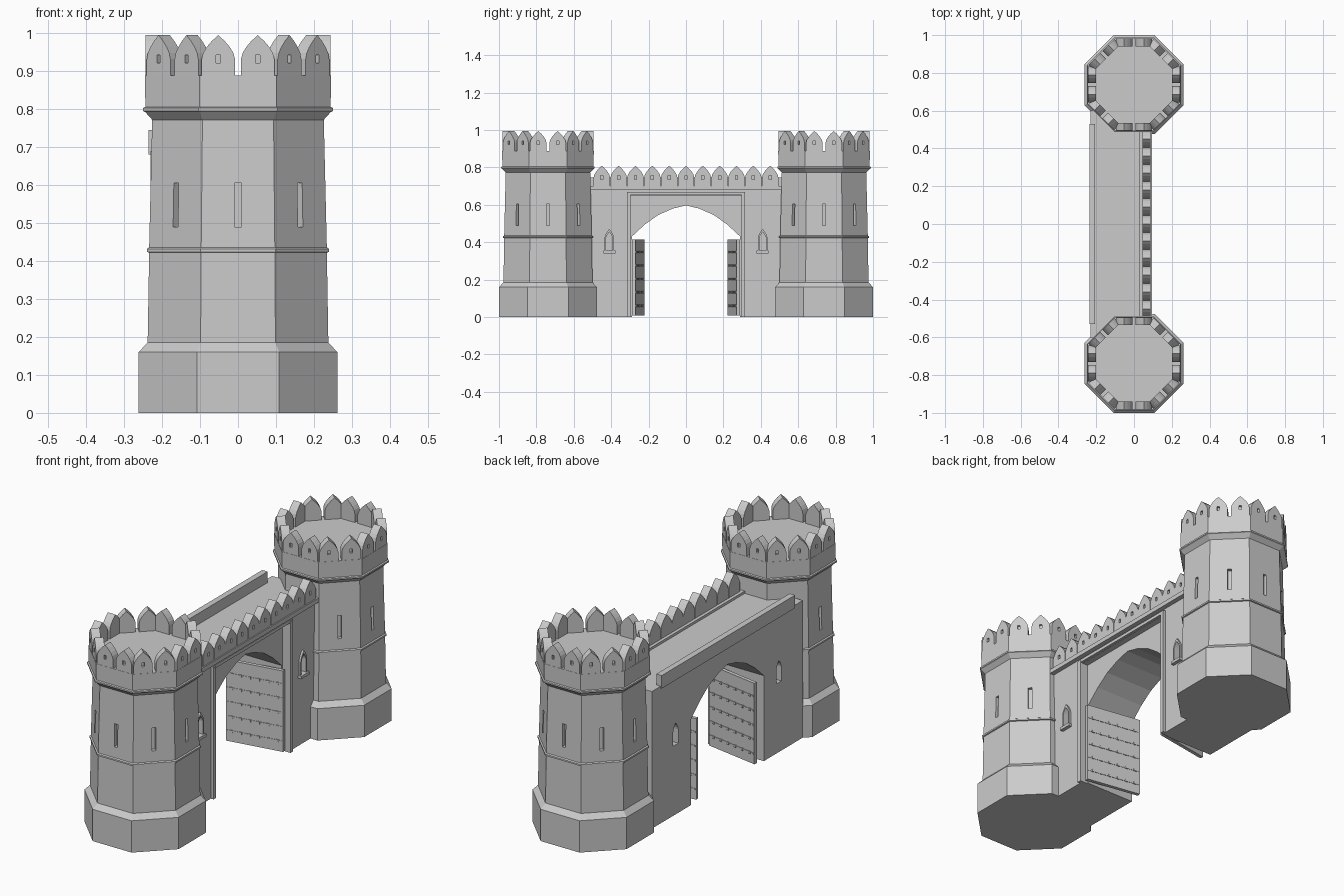
import bpy, bmesh
from math import pi, cos, sin, tan, atan2, hypot
from mathutils import Matrix, Vector

if "Cube" in bpy.data.objects:
    bpy.data.objects.remove(bpy.data.objects["Cube"])

TOWER_Y = 0.738


def place(angle=0, x=0, y=0, z=0):
    return Matrix.Translation((x, y, z)) @ Matrix.Rotation(angle, 4, 'Z')


def finish(name, bm):
    bmesh.ops.recalc_face_normals(bm, faces=bm.faces)
    me = bpy.data.meshes.new(name)
    bm.to_mesh(me)
    bm.free()
    ob = bpy.data.objects.new(name, me)
    bpy.context.collection.objects.link(ob)
    return ob


def add_prism(bm, outline, d0, d1, m=Matrix()):
    """Outline in local (y, z), extruded along local x from d0 to d1."""
    a = [bm.verts.new(m @ Vector((d0, u, v))) for u, v in outline]
    b = [bm.verts.new(m @ Vector((d1, u, v))) for u, v in outline]
    bm.faces.new(a)
    bm.faces.new(b)
    n = len(a)
    for i in range(n):
        j = (i + 1) % n
        bm.faces.new((a[i], a[j], b[j], b[i]))


def rect(u0, u1, v0, v1):
    return [(u0, v0), (u1, v0), (u1, v1), (u0, v1)]


def gothic(w, h, spring, z=0):
    """Pointed arch outline of half width w and height h."""
    side = [(w, z), (w, z + spring)]
    for t in (0.25, 0.5, 0.75):
        side.append((w * (1 - t ** 1.7), z + spring + (h - spring) * t))
    return side + [(0, z + h)] + [(-u, v) for u, v in reversed(side)]


def cut(ob, cutter):
    mod = ob.modifiers.new("cut", 'BOOLEAN')
    mod.operation = 'DIFFERENCE'
    mod.object = cutter
    bpy.context.view_layer.objects.active = ob
    bpy.ops.object.modifier_apply(modifier=mod.name)


def drop(ob):
    bpy.data.objects.remove(ob, do_unlink=True)


# Merlon with a small sunken slot, shared by towers and wall
bm = bmesh.new()
add_prism(bm, gothic(0.044, 0.108, 0.045), -0.042, 0)
merlon = finish("merlon", bm)
bm = bmesh.new()
add_prism(bm, rect(-0.006, 0.006, 0.035, 0.055), -0.012, 0.01)
slot = finish("slot_cutter", bm)
cut(merlon, slot)
drop(slot)
merlon_mesh = merlon.data
drop(merlon)


def put_merlon(name, m):
    ob = bpy.data.objects.new(name, merlon_mesh)
    ob.matrix_world = m
    bpy.context.collection.objects.link(ob)


# Octagonal towers: (apothem, height) profile
PROFILE = [(0.262, 0), (0.262, 0.16), (0.238, 0.185), (0.234, 0.422),
           (0.240, 0.424), (0.240, 0.432), (0.234, 0.436), (0.226, 0.772),
           (0.244, 0.792), (0.250, 0.795), (0.250, 0.803), (0.244, 0.806),
           (0.245, 0.888)]
for side, y in (("front", -TOWER_Y), ("back", TOWER_Y)):
    bm = bmesh.new()
    rings = []
    for r, z in PROFILE:
        R = r / cos(pi / 8)
        rings.append([bm.verts.new((R * cos((k + .5) * pi / 4),
                                    y + R * sin((k + .5) * pi / 4), z)) for k in range(8)])
    for lo, hi in zip(rings, rings[1:]):
        for k in range(8):
            j = (k + 1) % 8
            bm.faces.new((lo[k], lo[j], hi[j], hi[k]))
    bm.faces.new(rings[0])
    bm.faces.new(rings[-1])
    tower = finish(side + "_tower", bm)
    # Arrow slits, one on each face
    bm = bmesh.new()
    for k in range(8):
        add_prism(bm, rect(-0.009, 0.009, 0.49, 0.605), 0.212, 0.3, place(k * pi / 4, 0, y))
    slits = finish("slit_cutter", bm)
    cut(tower, slits)
    drop(slits)
    # Two merlons on each face
    for k in range(8):
        for s in (-1, 1):
            m = place(k * pi / 4, 0, y) @ Matrix.Translation((0.244, s * 0.052, 0.887))
            put_merlon(side + "_tower_merlon", m)

# Gate wall with pointed archway
half = [(0.29, 0), (0.29, 0.43), (0.22, 0.495), (0.15, 0.545), (0.07, 0.58)]
arch = half + [(0, 0.597)] + [(-u, v) for u, v in reversed(half)]
bm = bmesh.new()
add_prism(bm, [(0.6, 0), (0.6, 0.69), (-0.6, 0.69), (-0.6, 0)] + arch[::-1], -0.23, 0.04)
wall = finish("gate_wall", bm)

# Front facing layer with a square recess around the arch
bm = bmesh.new()
add_prism(bm, [(0.55, 0), (0.55, 0.685), (-0.55, 0.685), (-0.55, 0), (-0.298, 0),
               (-0.298, 0.65), (0.298, 0.65), (0.298, 0)], 0.04, 0.07)
facing = finish("gate_facing", bm)

# Window niches front and rear
bm = bmesh.new()
for s in (-1, 1):
    add_prism(bm, gothic(0.018, 0.1, 0.065, 0.355), 0.045, 0.1, place(0, 0, s * 0.41))
front_cut = finish("window_cutter", bm)
cut(facing, front_cut)
drop(front_cut)
bm = bmesh.new()
for s in (-1, 1):
    add_prism(bm, gothic(0.02, 0.11, 0.07, 0.35), 0.2, 0.3, place(pi, 0, s * 0.41))
rear_cut = finish("rear_window_cutter", bm)
cut(wall, rear_cut)
drop(rear_cut)

# Window surrounds and sills
inner = gothic(0.018, 0.1, 0.065, 0.355)
outer = gothic(0.026, 0.116, 0.065, 0.355)
for s in (-1, 1):
    bm = bmesh.new()
    add_prism(bm, outer + inner[::-1], 0.06, 0.08, place(0, 0, s * 0.41))
    add_prism(bm, rect(-0.032, 0.032, 0.34, 0.355), 0.06, 0.088, place(0, 0, s * 0.41))
    finish("window_surround", bm)

# Pilasters, lintel and cornice
bm = bmesh.new()
for s in (-1, 1):
    add_prism(bm, rect(s * 0.306 - 0.01, s * 0.306 + 0.01, 0, 0.66), 0.04, 0.085)
add_prism(bm, rect(-0.316, 0.316, 0.652, 0.668), 0.04, 0.082)
finish("gate_frame", bm)
bm = bmesh.new()
add_prism(bm, rect(-0.53, 0.53, 0.68, 0.702), 0.03, 0.094)
finish("cornice", bm)

# Wall merlons and rear parapet
for i in range(-5, 6):
    put_merlon("wall_merlon", place(0, 0.088, i * 0.09, 0.701))
bm = bmesh.new()
add_prism(bm, rect(-0.53, 0.53, 0.68, 0.745), -0.236, -0.206)
finish("rear_parapet", bm)

# Open door leaves with straps and rivets
hinge, tip = Vector((0.06, 0.28)), Vector((-0.225, 0.232))
length = (tip - hinge).length
for s in (-1, 1):
    a = atan2(s * (tip.y - hinge.y), tip.x - hinge.x)
    m = place(a, hinge.x, s * hinge.y)
    bm = bmesh.new()
    add_prism(bm, rect(-0.009, 0.009, 0.008, 0.415), 0, length, m)
    for z in (0.06, 0.132, 0.204, 0.276, 0.348):
        add_prism(bm, rect(-0.011, 0.011, z - 0.004, z + 0.004), 0.005, length - 0.005, m)
        for i in range(6):
            x = 0.03 + i * 0.046
            add_prism(bm, rect(-0.014, 0.014, z - 0.006, z + 0.006), x - 0.006, x + 0.006, m)
    finish("door_leaf", bm)
